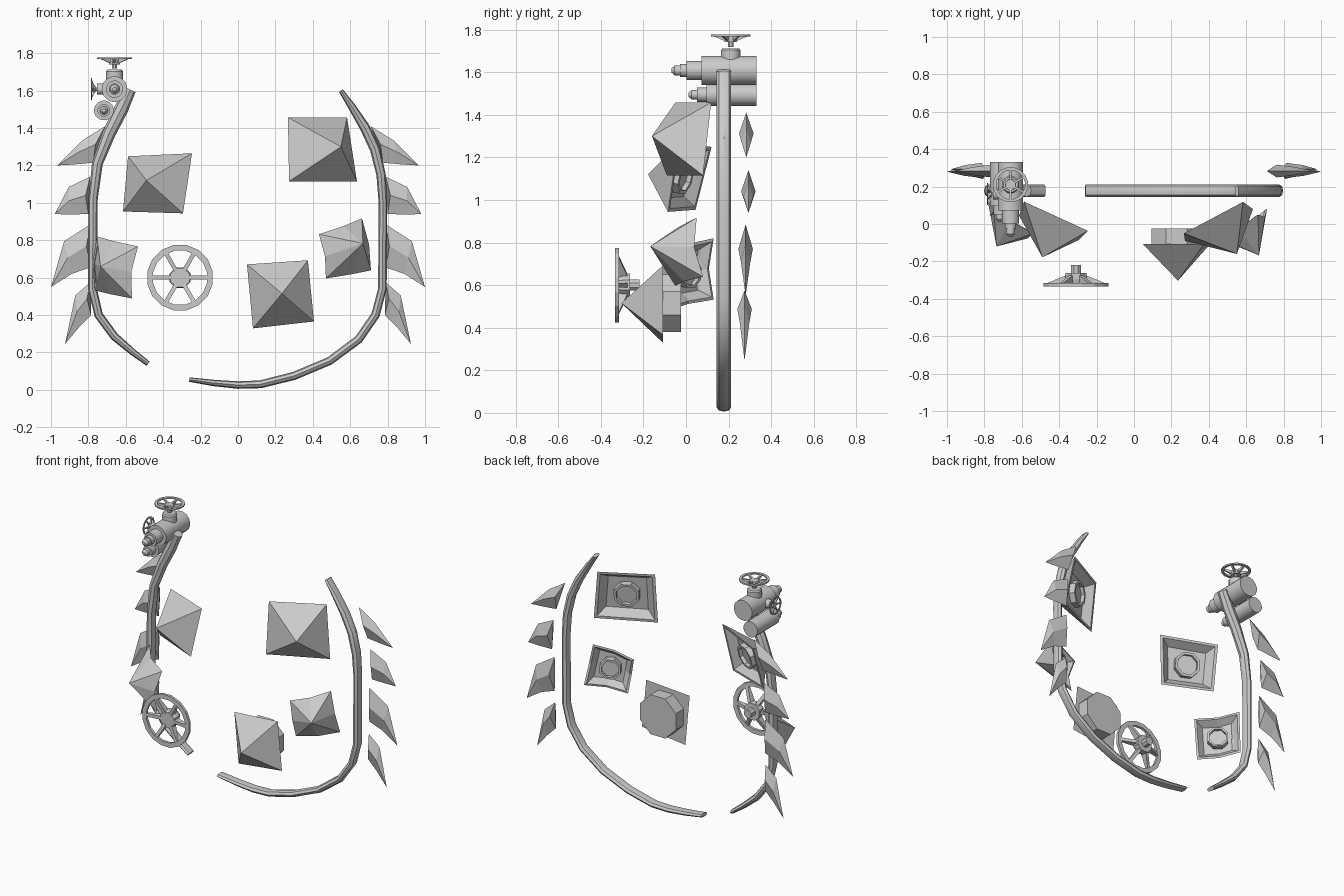
import bpy, bmesh, math
from mathutils import Vector as V

if "Cube" in bpy.data.objects:
    bpy.data.objects.remove(bpy.data.objects["Cube"])


def finish(name, bm, smooth=False):
    bmesh.ops.recalc_face_normals(bm, faces=bm.faces[:])
    me = bpy.data.meshes.new(name)
    bm.to_mesh(me)
    bm.free()
    ob = bpy.data.objects.new(name, me)
    bpy.context.collection.objects.link(ob)
    if smooth:
        bpy.ops.object.select_all(action='DESELECT')
        ob.select_set(True)
        bpy.context.view_layer.objects.active = ob
        bpy.ops.object.shade_smooth_by_angle(angle=math.radians(35))
    return ob


def loft(bm, rings, cap0=True, cap1=True, closed=False):
    rs = [[bm.verts.new(p) for p in r] for r in rings]
    pairs = list(zip(rs, rs[1:])) + ([(rs[-1], rs[0])] if closed else [])
    for a, b in pairs:
        n = max(len(a), len(b))
        for i in range(n):
            j = (i + 1) % n
            if len(b) == 1:
                bm.faces.new((a[i], a[j], b[0]))
            else:
                bm.faces.new((a[i], a[j], b[j], b[i]))
    if not closed:
        if cap0 and len(rs[0]) > 2:
            bm.faces.new(rs[0])
        if cap1 and len(rs[-1]) > 2:
            bm.faces.new(rs[-1])


def frame(axis):
    axis = V(axis).normalized()
    u = axis.cross(V((0, 0, 1)) if abs(axis.z) < .9 else V((1, 0, 0))).normalized()
    return axis, u, axis.cross(u)


def lathe(bm, profile, origin, axis, n=8, closed=False):
    a, u, w = frame(axis)
    rings = []
    for r, t in profile:
        rings.append([V(origin) + a * t + r * (u * math.cos(k) + w * math.sin(k))
                      for k in [2 * math.pi * (i + .5) / n for i in range(n)]])
    loft(bm, rings, closed=closed)


def turned(name, profile, origin, axis, n=12):
    bm = bmesh.new()
    lathe(bm, profile, origin, axis, n)
    return finish(name, bm, True)


# Spoked handwheel: flat rim, dished spokes, hub and shaft
def handwheel(name, origin, axis, s):
    bm = bmesh.new()
    o = V(origin)
    lathe(bm, [(.178 * s, 0), (.178 * s, -.018 * s), (.147 * s, -.018 * s), (.147 * s, 0)],
          o, axis, 16, True)
    lathe(bm, [(.055 * s, -.018 * s), (.06 * s, -.035 * s), (.06 * s, -.07 * s),
               (.028 * s, -.07 * s), (.028 * s, -.115 * s)], o, axis, 8)
    a, u, w = frame(axis)
    for i in range(6):
        k = math.pi * i / 3
        d = u * math.cos(k) + w * math.sin(k)
        side = a.cross(d) * .011 * s
        ends = []
        for r, t, h in ((.04, -.04, .024), (.155, -.009, .008)):
            c = o + d * r * s + a * t * s
            ends.append([c + side + a * h * s, c - side + a * h * s,
                         c - side - a * h * s, c + side - a * h * s])
        loft(bm, ends)
    return finish(name, bm)


# Curved tube with an oval section lying in the x-z plane
def hoop(name, pts):
    bm = bmesh.new()
    P = [V((x, .178, z)) for x, z, h in pts]
    rings = []
    for i, p in enumerate(P):
        d = (P[min(i + 1, len(P) - 1)] - P[max(i - 1, 0)]).normalized()
        side = d.cross(V((0, 1, 0)))
        h = pts[i][2]
        rings.append([p + side * h * math.cos(k) + V((0, .034, 0)) * math.sin(k)
                      for k in [math.pi * j / 4 for j in range(8)]])
    loft(bm, rings)
    return finish(name, bm, True)


hoop("right_hoop", [(.55, 1.6, .012), (.605, 1.52, .02), (.68, 1.4, .027), (.733, 1.285, .027),
                    (.765, 1.15, .025), (.775, 1.0, .023), (.772, .54, .023), (.735, .4, .023),
                    (.645, .27, .023), (.49, .155, .022), (.3, .075, .022), (.12, .03, .021),
                    (0, .026, .02), (-.13, .037, .017), (-.26, .055, .012)])
hoop("left_hoop", [(-.575, 1.605, .03), (-.625, 1.5, .038), (-.69, 1.37, .035), (-.752, 1.21, .029),
                   (-.775, 1.02, .025), (-.778, .54, .024), (-.745, .4, .023),
                   (-.66, .285, .022), (-.56, .2, .018), (-.48, .14, .014)])

# Claw-like fins: diamond section base and middle, running to a tip
FINS = [  # top, upper edge, tip, lower edge, bottom (x, z) and centre y
    ((.71, 1.41), (.83, 1.335), (.965, 1.2), (.88, 1.205), (.775, 1.215), .283),
    ((.79, 1.14), (.905, 1.085), (.98, .94), (.9, .938), (.8, .94), .293),
    ((.79, .885), (.93, .795), (1.0, .55), (.89, .62), (.79, .655), .28),
    ((.79, .575), (.87, .505), (.925, .245), (.85, .335), (.785, .4), .275)]
for side, sx in (("right", 1), ("left", -1)):
    for n, (t, u, tip, l, b, y) in enumerate(FINS):
        def at(p, dy=0):
            return V((sx * p[0], y + dy, p[1]))
        m0 = ((t[0] + b[0]) / 2 + .02, (t[1] + b[1]) / 2)
        m1 = ((u[0] + l[0]) / 2, (u[1] + l[1]) / 2)
        bm = bmesh.new()
        loft(bm, [[at(t), at(m0, -.034), at(b), at(m0, .034)],
                  [at(u), at(m1, -.022), at(l), at(m1, .022)], [at(tip)]])
        finish(f"{side}_fin_{n + 1}", bm)


# Pyramid spike plate with hollow back and an octagonal socket
def spike(name, corners, apex, bow=0, drum=None):
    C = [V(c) for c in corners]
    mid = sum(C, V()) / 4
    n = (C[1] - C[3]).cross(C[0] - C[2]).normalized()
    if n.dot(V(apex) - mid) < 0:
        n.negate()
    ring = []
    for i in range(4):
        ring += [C[i], (C[i] + C[(i + 1) % 4]) / 2 + n * bow]
    bm = bmesh.new()
    rings = [[V(apex)], ring]
    if not drum:
        rings += [[mid + (p - mid) * .9 for p in ring],
                  [mid + (p - mid) * .66 + n * .05 for p in ring]]
    loft(bm, rings[::-1])
    finish(name, bm)
    bm = bmesh.new()
    if drum:
        lathe(bm, [(.145, -.01), (.145, .085)], mid, -n, 8)
    else:
        r = .085 if not bow else .07
        lathe(bm, [(r, -.06), (r, -.012), (r * .8, -.012), (r * .8, -.035)], mid, -n, 8)
    finish(name + "_socket", bm)


spike("left_upper_spike", [(-.588, .12, 1.249), (-.246, -.037, 1.265), (-.294, -.085, .944),
                           (-.615, .045, .954)], (-.49, -.178, 1.12))
spike("right_upper_spike", [(.267, -.05, 1.457), (.583, .118, 1.457), (.636, .08, 1.115),
                            (.273, -.09, 1.115)], (.55, -.16, 1.3))
spike("right_middle_spike", [(.433, -.06, .832), (.663, .05, .917), (.711, .08, .639),
                             (.47, -.05, .596)], (.668, -.168, .783), .03)
spike("left_lower_spike", [(-.754, .13, .82), (-.535, -.05, .767), (-.567, -.06, .489),
                           (-.765, .13, .532)], (-.735, -.12, .66), .03)
spike("centre_spike", [(.048, -.108, .671), (.374, -.108, .693), (.406, -.108, .366),
                       (.08, -.108, .329)], (.235, -.303, .515), 0, True)

# Handwheels
handwheel("front_handwheel", (-.31, -.333, .6), (0, -1, 0), 1)
handwheel("top_handwheel", (-.66, .21, 1.778), (0, 0, 1), .53)
handwheel("side_handwheel", (-.786, .16, 1.608), (-1, 0, 0), .34)

# Valve body: stepped main and lower cylinders, top neck, side neck
turned("valve_main_cylinder", [(.069, 0), (.069, -.26), (.046, -.26), (.046, -.33), (.031, -.33),
                               (.031, -.36), (.024, -.36), (.024, -.385), (.01, -.4)],
       (-.66, .332, 1.608), (0, 1, 0), 16)
turned("valve_lower_cylinder", [(.053, 0), (.053, -.235), (.034, -.235), (.034, -.28),
                                (.022, -.28), (.022, -.305), (.01, -.32)],
       (-.717, .332, 1.494), (0, 1, 0), 16)
turned("valve_top_neck", [(.047, 1.62), (.047, 1.703), (.04, 1.712)], (-.66, .21, 0), (0, 0, 1))
turned("valve_side_neck", [(.03, .66), (.03, .755)], (0, .16, 1.608), (-1, 0, 0))
